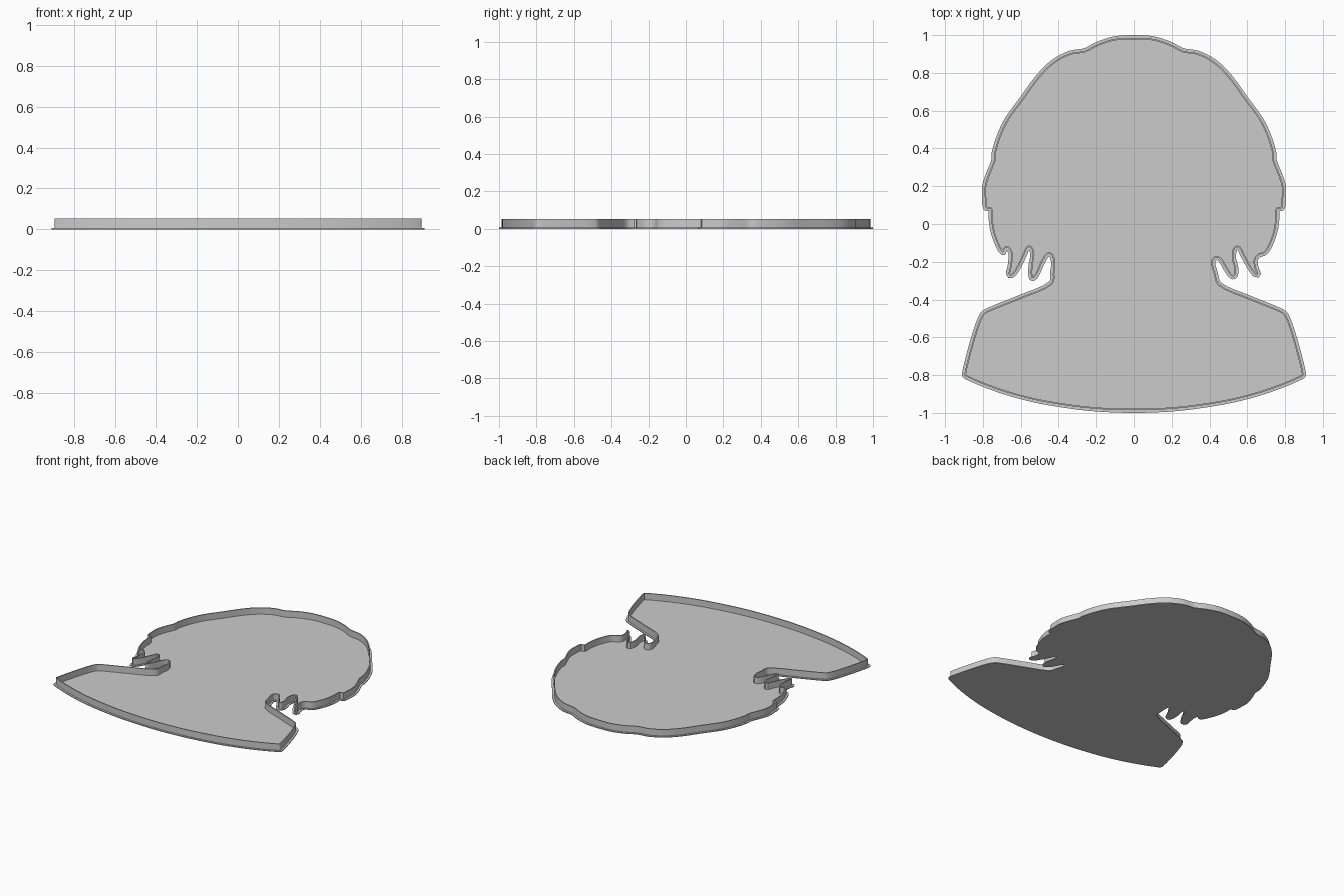
import bpy
import bmesh
from mathutils import Vector

cube = bpy.data.objects.get("Cube")
if cube:
    bpy.data.objects.remove(cube, do_unlink=True)

BASE_HEIGHT = 0.006
WALL_HEIGHT = 0.052
FLANGE_WIDTH = 0.014
WALL_THICKNESS = 0.008
SMOOTH_STEPS = 4

# Outline of the outer wall face: head, ragged hair tips and shoulders
head = [(0, .986), (.1, .98), (.19, .952), (.26, .917), (.34, .903), (.43, .855),
        (.51, .775), (.59, .665), (.67, .555), (.715, .46), (.741, .37), (.742, .335),
        (.77, .265), (.79, .2), (.79, .14), (.784, .085), (.759, .08), (.756, .03),
        (.748, -.03), (.725, -.1), (.695, -.15)]
left_hair_tips = [(.66, -.165), (.642, -.19), (.645, -.23), (.653, -.268), (.62, -.24),
                  (.58, -.17), (.546, -.122), (.526, -.17), (.538, -.23), (.536, -.27),
                  (.52, -.278), (.49, -.24), (.46, -.19), (.434, -.177), (.417, -.2),
                  (.43, -.26), (.454, -.322)]
right_hair_tips = [(.685, -.13), (.668, -.125), (.65, -.16), (.655, -.22), (.658, -.272),
                   (.62, -.24), (.58, -.16), (.556, -.122), (.536, -.16), (.545, -.22),
                   (.542, -.285), (.52, -.275), (.48, -.19), (.447, -.157), (.426, -.2),
                   (.43, -.25), (.44, -.315)]
shoulder = [(.6, -.388), (.78, -.462), (.805, -.485), (.835, -.56), (.87, -.68),
            (.897, -.795), (.89, -.807), (.75, -.866), (.6, -.913), (.45, -.946),
            (.23, -.976), (0, -.986)]


def closed_outline():
    """Join both halves into one clockwise loop."""
    left = head + left_hair_tips + shoulder
    right = head + right_hair_tips + shoulder
    mirrored = [(-x, y) for x, y in reversed(right[1:-1])]
    return [Vector(p) for p in left + mirrored]


def smooth_loop(points):
    """Round the loop with a curve through every point."""
    count = len(points)
    tangents = [(points[(i + 1) % count] - points[i - 1]).normalized() for i in range(count)]
    result = []
    for i, start in enumerate(points):
        j = (i + 1) % count
        end = points[j]
        length = (end - start).length
        for step in range(SMOOTH_STEPS):
            t = step / SMOOTH_STEPS
            blend = t * t * (3 - 2 * t)
            leave = t * (1 - t) ** 2 * length
            arrive = t * t * (1 - t) * length
            result.append(start.lerp(end, blend) + tangents[i] * leave - tangents[j] * arrive)
    return result


def offset_loop(points, distance):
    """Move a clockwise loop outward by the distance."""
    result = []
    count = len(points)
    for i, point in enumerate(points):
        before = (point - points[i - 1]).normalized()
        after = (points[(i + 1) % count] - point).normalized()
        along = (before + after).normalized()
        normal = Vector((-along.y, along.x))
        stretch = 1 / max(along.dot(after), 0.75)
        result.append(point + normal * distance * stretch)
    return result


def finish(bm, name, material):
    bmesh.ops.recalc_face_normals(bm, faces=bm.faces)
    mesh = bpy.data.meshes.new(name)
    bm.to_mesh(mesh)
    bm.free()
    mesh.materials.append(material)
    obj = bpy.data.objects.new(name, mesh)
    bpy.context.collection.objects.link(obj)
    bpy.ops.object.select_all(action='DESELECT')
    obj.select_set(True)
    bpy.context.view_layer.objects.active = obj
    bpy.ops.object.shade_smooth_by_angle()
    return obj


def add_ring(bm, points, z):
    return [bm.verts.new((p.x, p.y, z)) for p in points]


def bridge(bm, first, second):
    count = len(first)
    for i in range(count):
        j = (i + 1) % count
        bm.faces.new((first[i], first[j], second[j], second[i]))


grey = bpy.data.materials.new("light_grey")
grey.use_nodes = True
grey.diffuse_color = (0.6, 0.6, 0.6, 1)
grey.node_tree.nodes["Principled BSDF"].inputs["Base Color"].default_value = (0.6, 0.6, 0.6, 1)

wall_outer = smooth_loop(closed_outline())
wall_inner = offset_loop(wall_outer, -WALL_THICKNESS)
flange = offset_loop(wall_outer, FLANGE_WIDTH)

# Thin base plate with a narrow flange outside the wall
bm = bmesh.new()
bottom = add_ring(bm, flange, 0)
top = add_ring(bm, flange, BASE_HEIGHT)
bridge(bm, bottom, top)
bm.faces.new(bottom)
bm.faces.new(top)
finish(bm, "base_plate", grey)

# Upright rim wall following the silhouette
bm = bmesh.new()
rings = [add_ring(bm, loop, z) for loop, z in (
    (wall_outer, BASE_HEIGHT / 2), (wall_outer, WALL_HEIGHT),
    (wall_inner, WALL_HEIGHT), (wall_inner, BASE_HEIGHT / 2))]
for k in range(4):
    bridge(bm, rings[k], rings[(k + 1) % 4])
finish(bm, "rim_wall", grey)
